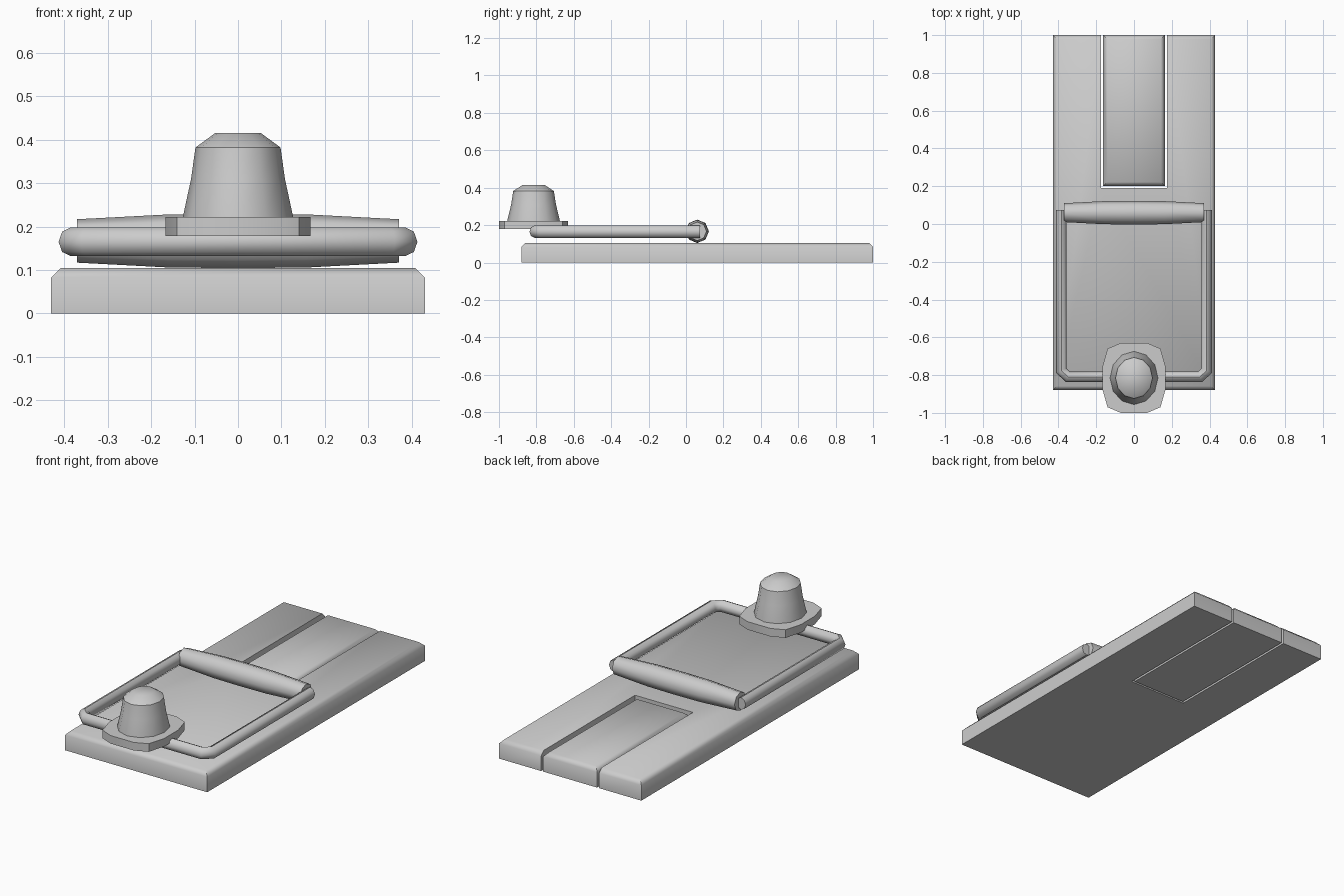
import bpy, bmesh
from math import sin, cos, pi, radians
from mathutils import Vector

if "Cube" in bpy.data.objects:
    bpy.data.objects.remove(bpy.data.objects["Cube"])


def finish(name, bm, angle=50):
    bmesh.ops.recalc_face_normals(bm, faces=bm.faces)
    me = bpy.data.meshes.new(name)
    bm.to_mesh(me)
    bm.free()
    ob = bpy.data.objects.new(name, me)
    bpy.context.collection.objects.link(ob)
    bpy.ops.object.select_all(action='DESELECT')
    ob.select_set(True)
    bpy.context.view_layer.objects.active = ob
    bpy.ops.object.shade_smooth_by_angle(angle=radians(angle))
    return ob


def slab(name, outline, z0, z1, bevel=0, keep=None, angle=50):
    """Extruded outline; top edges accepted by keep(midpoint) are chamfered."""
    bm = bmesh.new()
    face = bm.faces.new([bm.verts.new((x, y, z0)) for x, y in outline])
    ext = bmesh.ops.extrude_face_region(bm, geom=[face], use_keep_orig=True)
    top = [g for g in ext['geom'] if isinstance(g, bmesh.types.BMVert)]
    bmesh.ops.translate(bm, verts=top, vec=(0, 0, z1 - z0))
    bmesh.ops.recalc_face_normals(bm, faces=bm.faces)
    if bevel:
        edges = [e for e in bm.edges if all(v.co.z > z1 - 1e-4 for v in e.verts)
                 and (keep is None or keep((e.verts[0].co + e.verts[1].co) / 2))]
        bmesh.ops.bevel(bm, geom=edges, offset=bevel, segments=1, affect='EDGES', profile=0.5)
    return finish(name, bm, angle)


def loft(name, rings, angle=50):
    """Skin a list of equal-sized point rings and cap both ends."""
    bm = bmesh.new()
    rows = [[bm.verts.new(p) for p in ring] for ring in rings]
    n = len(rows[0])
    for a, b in zip(rows, rows[1:]):
        for i in range(n):
            bm.faces.new((a[i], a[(i + 1) % n], b[(i + 1) % n], b[i]))
    bm.faces.new(rows[0])
    bm.faces.new(rows[-1])
    return finish(name, bm, angle)


def circle(n, phase=0.0):
    return [(cos(2 * pi * i / n + phase), sin(2 * pi * i / n + phase)) for i in range(n)]


# base board with a slot open at the back
half = [(0.43, -0.88), (0.43, 1.0), (0.175, 1.0), (0.175, 0.19)]
slab("base_board", half + [(-x, y) for x, y in reversed(half)], 0, 0.105, 0.022,
     lambda m: abs(m.x) > 0.42 or m.y < -0.8 or m.y > 0.99)

# loose tongue filling the slot
slab("slot_tongue", [(-0.163, 0.2), (0.163, 0.2), (0.163, 1.0), (-0.163, 1.0)],
     0, 0.105, 0.022)

# barrel-shaped hinge roller
loft("hinge_roller", [[(x, 0.06 + r * c, 0.167 + r * s) for c, s in circle(8)]
                      for x, r in ((-0.37, 0.05), (-0.16, 0.061), (0, 0.0625),
                                   (0.16, 0.061), (0.37, 0.05))])

# U-shaped wire frame, mitred at each path point
path = [Vector(p) for p in ((-0.385, 0.075), (-0.385, -0.775), (-0.35, -0.809),
                            (0.35, -0.809), (0.385, -0.775), (0.385, 0.075))]
rings = []
for i, p in enumerate(path):
    d0 = (p - path[i - 1]).normalized() if i else None
    d1 = (path[i + 1] - p).normalized() if i < len(path) - 1 else d0
    d0 = d0 or d1
    t = (d0 + d1).normalized()
    side = Vector((t.y, -t.x)) / t.dot(d0) * 0.028
    rings.append([(p.x + side.x * c, p.y + side.y * c, 0.165 + 0.033 * s)
                  for c, s in circle(8)])
loft("wire_frame", rings)

# knob flange
q = [(0.167, 0.06), (0.14, 0.155), (0.07, 0.185)]
right = [(x, -y) for x, y in reversed(q)] + q
outline = right + [(-x, y) for x, y in reversed(right)]
slab("knob_flange", [(x, y - 0.815) for x, y in outline], 0.178, 0.222, angle=30)

# tapered knob with a low dome
loft("knob", [[(r * c, -0.815 + r * 1.11 * s, z) for c, s in circle(12)]
              for r, z in ((0.128, 0.2), (0.127, 0.222), (0.108, 0.31),
                           (0.098, 0.382), (0.053, 0.415))], 42)
